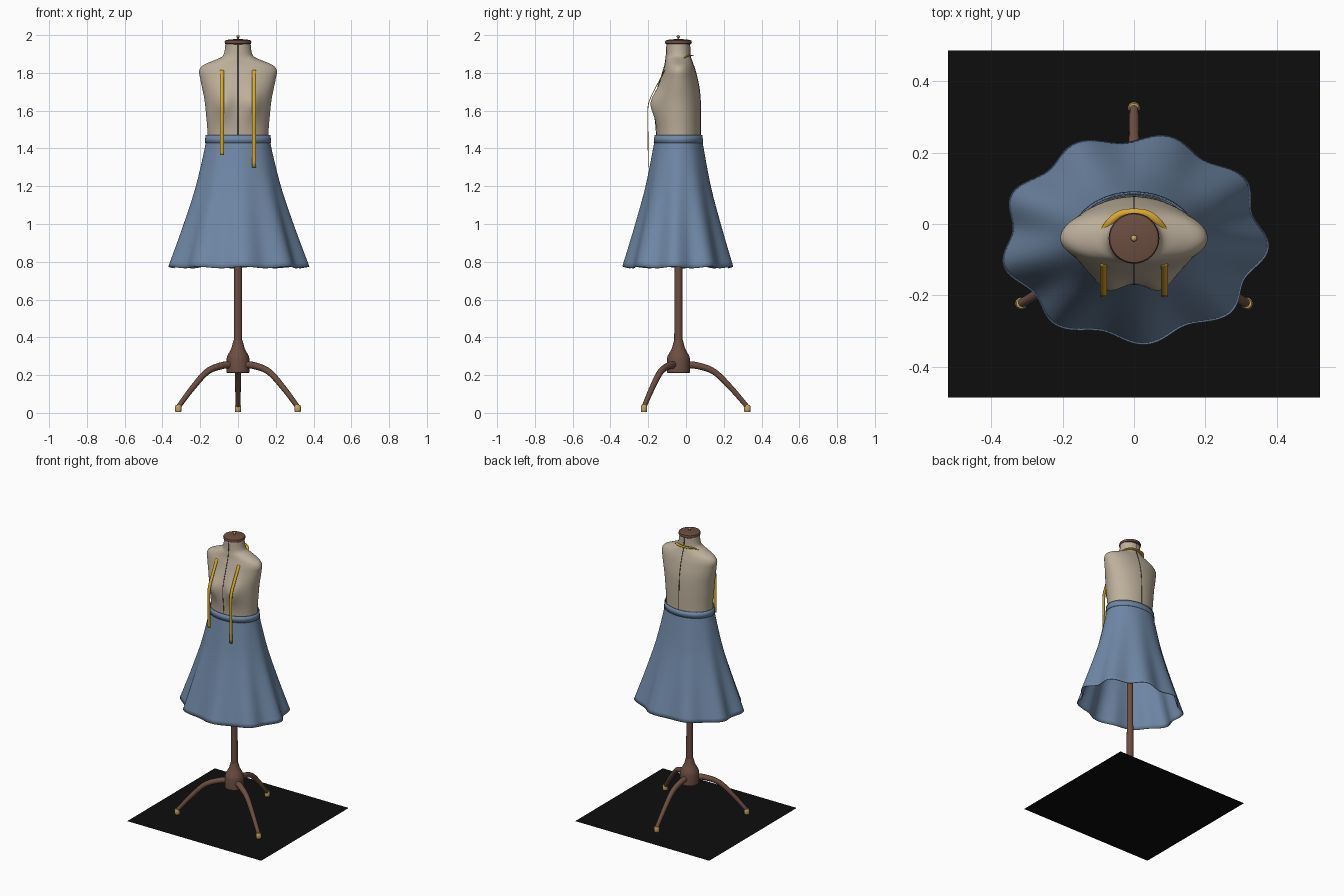
import bpy, bmesh
from math import sin, cos, pi, exp, radians
from mathutils import Vector

if "Cube" in bpy.data.objects:
    bpy.data.objects.remove(bpy.data.objects["Cube"])

AXIS_Y = -0.04  # depth of the stand's axis


def material(name, r, g, b):
    m = bpy.data.materials.new(name)
    m.use_nodes = True
    m.diffuse_color = (r, g, b, 1)
    bsdf = next(n for n in m.node_tree.nodes if n.type == 'BSDF_PRINCIPLED')
    bsdf.inputs["Base Color"].default_value = (r, g, b, 1)
    bsdf.inputs["Roughness"].default_value = 0.7
    return m


LINEN = material("linen", 0.51, 0.43, 0.33)
SEAM = material("dark seam", 0.03, 0.025, 0.02)
DENIM = material("blue cloth", 0.16, 0.245, 0.38)
WOOD = material("brown wood", 0.15, 0.075, 0.053)
BRASS = material("brass", 0.55, 0.38, 0.14)
TAPE = material("yellow tape", 0.70, 0.40, 0.025)
BLACK = material("black floor", 0.004, 0.004, 0.004)


def smooth_rows(rows, steps):
    """Catmull-Rom interpolation through rows of numbers."""
    out = []
    for i in range(len(rows) - 1):
        p = [rows[max(0, min(len(rows) - 1, i + k))] for k in (-1, 0, 1, 2)]
        for s in range(steps):
            t = s / steps
            out.append([b + 0.5 * t * (c - a + t * (2 * a - 5 * b + 4 * c - d + t * (3 * (b - c) + d - a)))
                        for a, b, c, d in zip(*p)])
    out.append(list(rows[-1]))
    return out


def finish(name, bm, mat, angle=40):
    bmesh.ops.recalc_face_normals(bm, faces=bm.faces)
    mesh = bpy.data.meshes.new(name)
    bm.to_mesh(mesh)
    bm.free()
    mesh.materials.append(mat)
    ob = bpy.data.objects.new(name, mesh)
    bpy.context.collection.objects.link(ob)
    bpy.ops.object.select_all(action='DESELECT')
    ob.select_set(True)
    bpy.context.view_layer.objects.active = ob
    bpy.ops.object.shade_smooth_by_angle(angle=radians(angle))
    return ob


def loft(name, rings, mat, closed=True, caps=False, angle=40):
    """Skin consecutive rings (or open strips) of points."""
    bm = bmesh.new()
    rows = [[bm.verts.new(p) for p in ring] for ring in rings]
    n = len(rows[0])
    for a, b in zip(rows, rows[1:]):
        for i in range(n if closed else n - 1):
            j = (i + 1) % n
            bm.faces.new((a[i], a[j], b[j], b[i]))
    if caps:
        bm.faces.new(rows[0])
        bm.faces.new(rows[-1])
    return finish(name, bm, mat, angle)


def thicken(ob, amount):
    mod = ob.modifiers.new("thickness", 'SOLIDIFY')
    mod.thickness = amount
    mod.offset = 0


def lathe(name, profile, mat, x=0, y=AXIS_Y, sides=32):
    """Turn a (radius, height) profile about a vertical axis."""
    turn = [2 * pi * i / sides for i in range(sides)]
    return loft(name, [[(x + r * cos(a), y + r * sin(a), z) for a in turn] for r, z in profile],
                mat, caps=True)


def tube(name, rows, mat):
    """Round tube along (x, y, z, radius) rows."""
    cu = bpy.data.curves.new(name, 'CURVE')
    cu.dimensions = '3D'
    cu.bevel_depth = 1
    cu.bevel_resolution = 3
    cu.use_fill_caps = True
    sp = cu.splines.new('POLY')
    sp.points.add(len(rows) - 1)
    for pt, (x, y, z, r) in zip(sp.points, rows):
        pt.co = (x, y, z, 1)
        pt.radius = r
    sp.use_smooth = True
    cu.materials.append(mat)
    ob = bpy.data.objects.new(name, cu)
    bpy.context.collection.objects.link(ob)


# Torso: height, half width, front depth, back depth
torso_rows = smooth_rows([
    (1.20, 0.175, -0.170, 0.090), (1.34, 0.165, -0.160, 0.080), (1.47, 0.161, -0.157, 0.078),
    (1.58, 0.169, -0.165, 0.078), (1.66, 0.178, -0.165, 0.076), (1.72, 0.190, -0.150, 0.070),
    (1.77, 0.200, -0.134, 0.060), (1.81, 0.206, -0.122, 0.050), (1.84, 0.186, -0.113, 0.040),
    (1.865, 0.130, -0.109, 0.031), (1.885, 0.086, -0.106, 0.024), (1.91, 0.072, -0.104, 0.022),
    (1.955, 0.067, -0.102, 0.020)], 4)


def torso_point(row, a, grow=0.0):
    z, w, front, back = row
    x = w * cos(a)
    y = AXIS_Y + sin(a) * ((back if sin(a) > 0 else 2 * AXIS_Y - front) - AXIS_Y + grow)
    if sin(a) < 0:  # bust
        y -= 0.032 * exp(-((abs(x) - 0.075) / 0.045) ** 2 - ((z - 1.635) / 0.075) ** 2)
    return (x, y, z)


ROUND = [2 * pi * i / 64 for i in range(64)]
loft("torso", [[torso_point(r, a) for a in ROUND] for r in torso_rows], LINEN, caps=True, angle=60)
for label, a in (("front", -pi / 2), ("back", pi / 2)):
    tube(label + "_seam", [torso_point(r, a) + (0.002,) for r in torso_rows if r[0] > 1.45], SEAM)

# Skirt: height, half width, half depth, fold strength
skirt_rows = smooth_rows([
    (1.465, 0.167, 0.121, 0.0), (1.40, 0.175, 0.132, 0.003), (1.20, 0.222, 0.170, 0.014),
    (1.00, 0.283, 0.220, 0.032), (0.77, 0.359, 0.282, 0.052)], 6)
FINE = [2 * pi * i / 144 for i in range(144)]


def skirt_ring(row):
    z, w, d, fold = row
    ring = []
    for a in FINE:
        wave = cos(9 * (a + radians(5)))
        k = 1 + fold * wave
        ring.append((w * k * cos(a), AXIS_Y + d * k * sin(a), z + 0.08 * fold * wave))
    return ring


thicken(loft("skirt", [skirt_ring(r) for r in skirt_rows], DENIM, angle=60), 0.004)
band = [[(w * cos(a), AXIS_Y + (w - 0.045) * sin(a), z) for a in FINE]
        for z, w in ((1.428, 0.174), (1.47, 0.170))]
thicken(loft("waistband", band, DENIM), 0.004)

# Measuring tape: collar arc behind the neck and two hanging ends
half = [(0, 0.032, 1.893), (0.038, 0.027, 1.893), (0.068, 0.004, 1.888), (0.092, -0.032, 1.866)]
arc = smooth_rows([(-x, y, z) for x, y, z in half[:0:-1]] + half, 5)
strips = []
for p in arc:
    out = Vector((p[0], p[1] - AXIS_Y, 0)).normalized() * 0.011
    strips.append([Vector(p) - out, Vector(p) + out])
thicken(loft("tape_collar", strips, TAPE, closed=False), 0.004)
for label, side, end in (("right", -1, 1.365), ("left", 1, 1.30)):
    path = smooth_rows([(-0.112, 1.815), (-0.138, 1.765), (-0.172, 1.70), (-0.199, 1.635),
                        (-0.203, 1.55), (-0.201, 1.45), (-0.200, end)], 4)
    strips = [[(side * 0.085 + e, y, z) for e in (-0.010, 0.010)] for y, z in path]
    thicken(loft(label + "_tape_end", strips, TAPE, closed=False), 0.004)

# Neck cap and finial
lathe("neck_cap", [(0.060, 1.950), (0.069, 1.955), (0.071, 1.963), (0.068, 1.972), (0.045, 1.977),
                   (0.010, 1.979)], WOOD)
lathe("finial", [(0.007, 1.975), (0.004, 1.980), (0.004, 1.984), (0.009, 1.989), (0.009, 1.994),
                 (0.005, 1.999), (0.001, 2.0)], BRASS, sides=16)

# Pole, hub and height collar
lathe("pole", [(0.023, 0.30), (0.021, 0.60), (0.019, 1.25)], WOOD, sides=24)
lathe("hub", [(0.050, 0.21), (0.061, 0.213), (0.061, 0.285), (0.057, 0.302), (0.044, 0.325),
              (0.034, 0.345), (0.028, 0.368), (0.023, 0.385)], WOOD)
lathe("height_collar", [(0.029, 0.985), (0.031, 0.99), (0.031, 1.025), (0.029, 1.03)], BRASS)
tube("collar_screw", [(0.02, AXIS_Y, 1.007, 0.007), (0.055, AXIS_Y, 1.007, 0.007),
                      (0.056, AXIS_Y, 1.007, 0.014), (0.075, AXIS_Y, 1.007, 0.014)], BRASS)

# Three curved legs with brass feet: reach, height, radius
leg_path = smooth_rows([(0.03, 0.255, 0.020), (0.10, 0.250, 0.019), (0.19, 0.217, 0.017),
                        (0.28, 0.130, 0.015), (0.362, 0.035, 0.013)], 6)
for label, deg in (("back", 90), ("right", 210), ("left", 330)):
    cx, cy = cos(radians(deg)), sin(radians(deg))
    tube(label + "_leg", [(r * cx, AXIS_Y + r * cy, z, t) for r, z, t in leg_path], WOOD)
    lathe(label + "_foot", [(0.014, 0.004), (0.017, 0.008), (0.017, 0.032), (0.013, 0.042)], BRASS,
          0.365 * cx, AXIS_Y + 0.365 * cy, 20)

# Floor sheet
loft("floor", [[(-0.52, y, 0), (0.52, y, 0)] for y in (-0.485, 0.485)], BLACK, closed=False)
